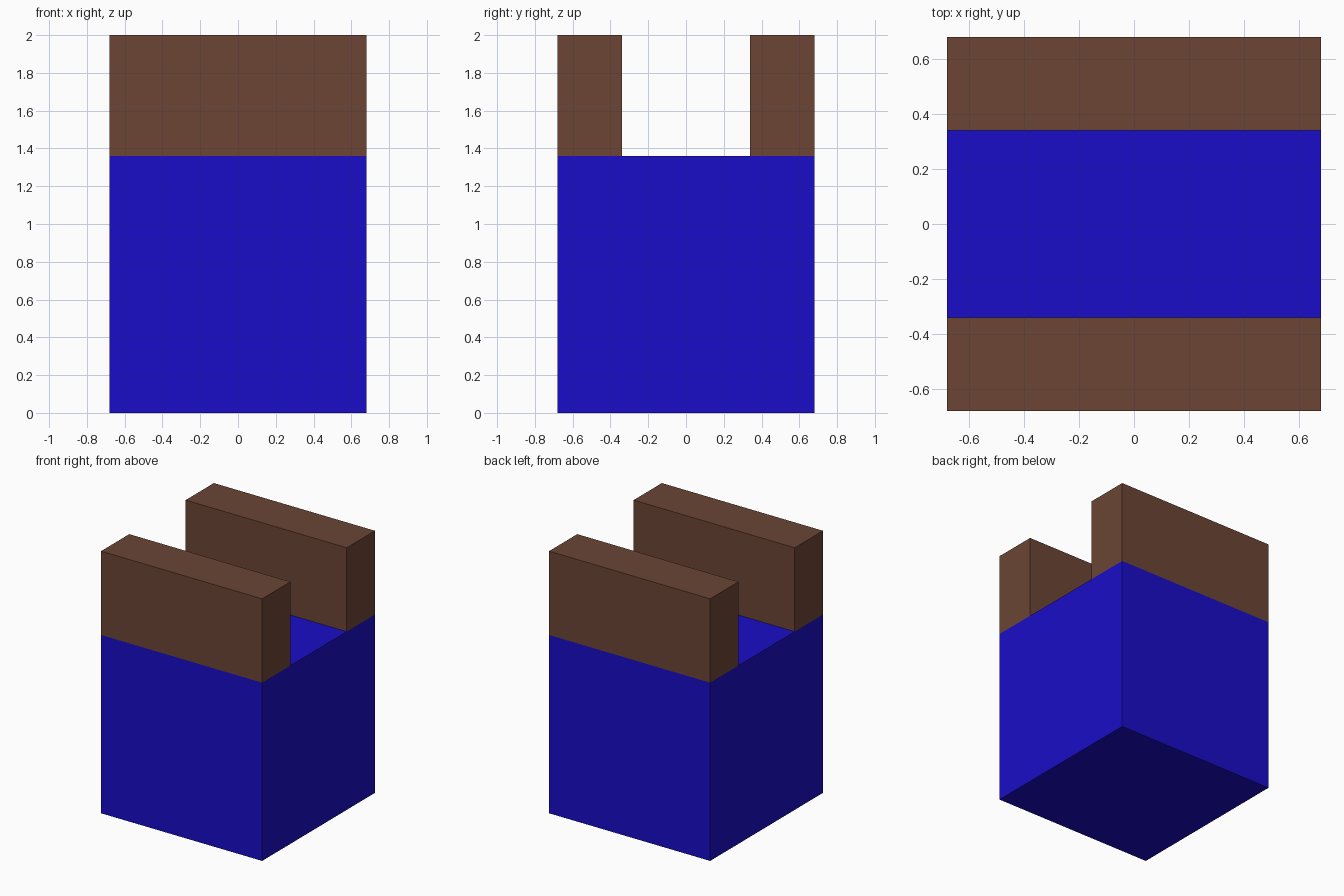
import bpy

if "Cube" in bpy.data.objects:
    bpy.data.objects.remove(bpy.data.objects["Cube"])

HALF = 0.68      # half width of the block
BODY_H = 1.36    # block height
TOP = 2.0        # overall height
INNER = 0.34     # inner face of each rail


def material(name, color):
    mat = bpy.data.materials.new(name)
    mat.diffuse_color = color
    mat.use_nodes = True
    mat.node_tree.nodes["Principled BSDF"].inputs["Base Color"].default_value = mat.diffuse_color
    return mat


def box(name, lo, hi, mat):
    centre = [(a + b) / 2 for a, b in zip(lo, hi)]
    bpy.ops.mesh.primitive_cube_add(size=1, location=centre)
    obj = bpy.context.object
    obj.name = name
    obj.scale = [b - a for a, b in zip(lo, hi)]
    bpy.ops.object.transform_apply(location=False, rotation=False, scale=True)
    obj.data.materials.append(mat)
    return obj


blue = material("blue", (0.01, 0.004, 0.58, 1))
brown = material("brown", (0.147, 0.06, 0.036, 1))

# Base block
box("base_block", (-HALF, -HALF, 0), (HALF, HALF, BODY_H), blue)

# Front and back rails along the top edges
for name, y0, y1 in (("front_rail", -HALF, -INNER), ("back_rail", INNER, HALF)):
    box(name, (-HALF, y0, BODY_H), (HALF, y1, TOP), brown)
